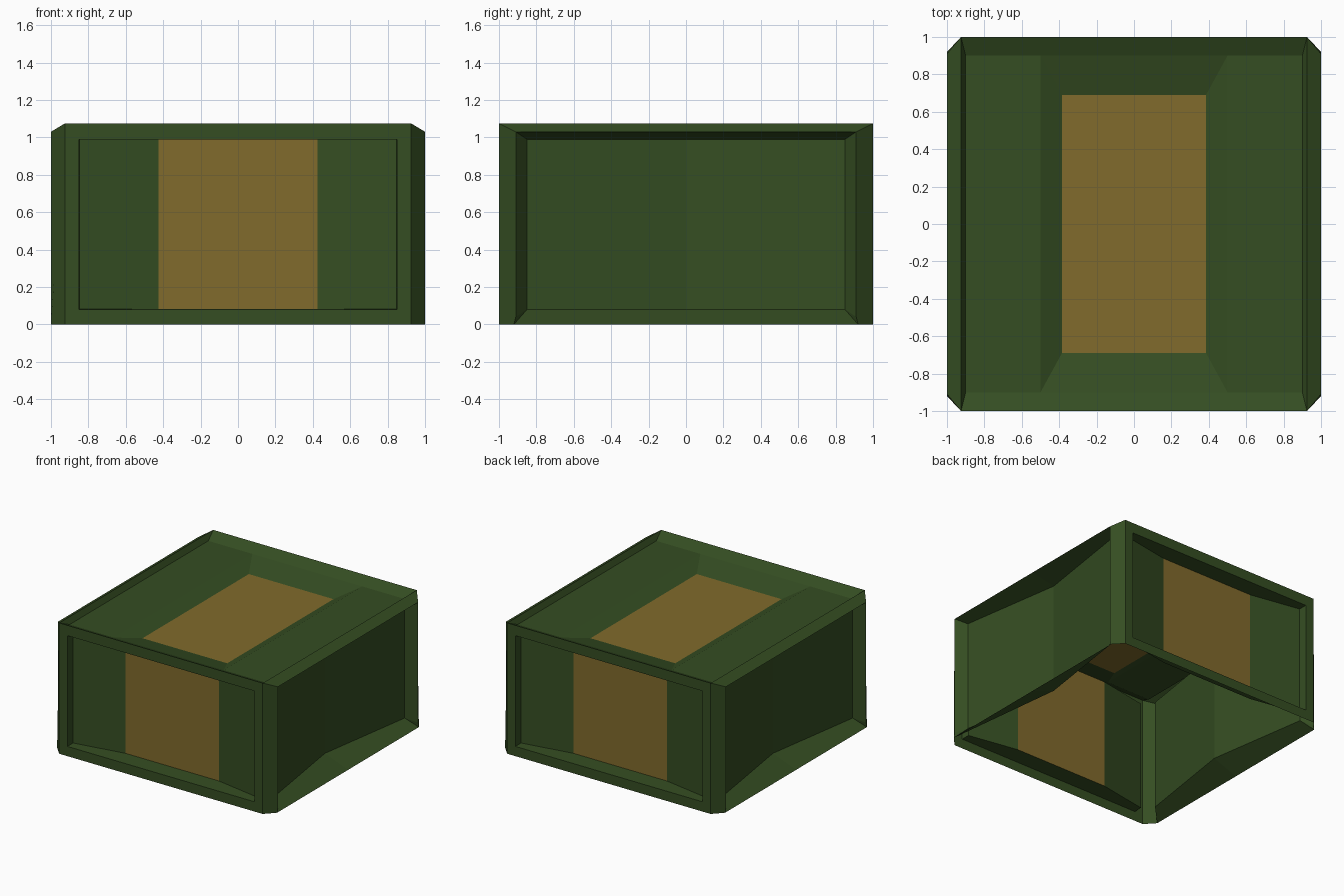
import bpy, bmesh
from mathutils import Vector

if "Cube" in bpy.data.objects:
    bpy.data.objects.remove(bpy.data.objects["Cube"])


def material(name, color):
    m = bpy.data.materials.new(name)
    m.diffuse_color = (*color, 1)
    m.use_nodes = True
    m.node_tree.nodes["Principled BSDF"].inputs["Base Color"].default_value = m.diffuse_color
    return m


GREEN = material("dark_green", (0.035, 0.075, 0.016))
OCHRE = material("ochre", (0.22, 0.145, 0.025))


def part(name, polys, out, mat=GREEN, turn=1):
    """Open sheet from polygons; every face is turned toward 'out'. turn=-1 rotates 180 degrees."""
    bm = bmesh.new()
    out = Vector((out[0] * turn, out[1] * turn, out[2]))
    for poly in polys:
        f = bm.faces.new([bm.verts.new((x * turn, y * turn, z)) for x, y, z in poly])
        f.normal_update()
        if f.normal.dot(out) < 0:
            f.normal_flip()
    bmesh.ops.remove_doubles(bm, verts=bm.verts, dist=0.0005)
    me = bpy.data.meshes.new(name)
    bm.to_mesh(me)
    bm.free()
    me.materials.append(mat)
    ob = bpy.data.objects.new(name, me)
    bpy.context.collection.objects.link(ob)
    return ob


def bridge(a, b):
    n = len(a)
    return [(a[i], a[(i + 1) % n], b[(i + 1) % n], b[i]) for i in range(n)]


def rect_xz(x, y, z0, z1):
    # extra points at the fold lines are added by the panel itself
    return [(-x, y, z0), (x, y, z0), (x, y, z1), (-x, y, z1)]


def rect_xy(x, y, z):
    return [(-x, -y, z), (x, -y, z), (x, y, z), (-x, y, z)]


H, HS = 1.075, 1.03          # top height, side ridge height
CX = 0.925                   # width of the front face
Z0, Z1 = 0.08, 0.99          # recessed panel range

for turn, end, side in ((1, "front", "right"), (-1, "back", "left")):
    # End frame: flat border, then the recess edge and floor/ceiling ledges
    hole = rect_xz(0.85, -1, Z0, Z1)
    polys = bridge(rect_xz(CX, -1, 0, H), hole)
    path = [(-0.848, -0.93), (-0.425, -0.855), (0.425, -0.855), (0.848, -0.93)]
    low = [(x, y, Z0 + .002) for x, y in path]
    high = [(x, y, Z1 - .002) for x, y in path]
    polys += [(hole[0], low[0], high[0], hole[3]), (hole[1], low[3], high[3], hole[2])]
    polys += [[hole[0], low[0], low[1]], [hole[0], low[1], low[2], hole[1]], [hole[1], low[2], low[3]]]
    polys += [[hole[3], high[0], high[1]], [hole[3], high[1], high[2], hole[2]], [hole[2], high[2], high[3]]]
    # Slanted wings beside the coloured centre
    polys += [(low[i], low[i + 1], high[i + 1], high[i]) for i in (0, 2)]
    part(end + "_wall", polys, (0, -1, 0), turn=turn)
    part(end + "_centre_panel", [(low[1], low[2], high[2], high[1])], (0, -1, 0), OCHRE, turn)

    # Side wall: V-folded panel, sloping ledges and inner edges
    polys = []
    mid_lo, mid_hi = (0.79, 0, Z0), (0.79, 0, Z1)
    for s in (-1, 1):
        foot, knee, top = (1, .92 * s, 0), (1, .91 * s, .04), (1, .91 * s, HS)
        lo, hi = (.92, .85 * s, Z0), (.92, .85 * s, Z1)
        polys += [(lo, mid_lo, mid_hi, hi), (knee, lo, hi, top), (foot, lo, knee),
                  (foot, (1, 0, 0), mid_lo, lo), (top, (1, 0, HS), mid_hi, hi)]
        # Chamfered corner post
        part(side + "_corner_post", [((CX, s, 0), foot, knee, top, (CX, s, H))], (1, s, 0), turn=turn)
    polys.append(((CX, -1, H), (CX, 1, H), (1, .91, HS), (1, -.91, HS)))
    part(side + "_wall", polys, (1, 0, 0), turn=turn)

# Lid: sloping rim, flat side strips, sunken coloured centre
rim, inner = rect_xy(CX, 1, H), rect_xy(0.9, 0.9, 1.03)
fold, sunk = rect_xy(0.5, 0.9, 1.03), rect_xy(0.385, 0.69, 0.975)
polys = bridge(rim, inner) + bridge(fold, sunk)
polys += [(inner[0], fold[0], fold[3], inner[3]), (inner[1], fold[1], fold[2], inner[2])]
part("lid", polys, (0, 0, 1))
part("lid_centre_panel", [sunk], (0, 0, 1), OCHRE)
